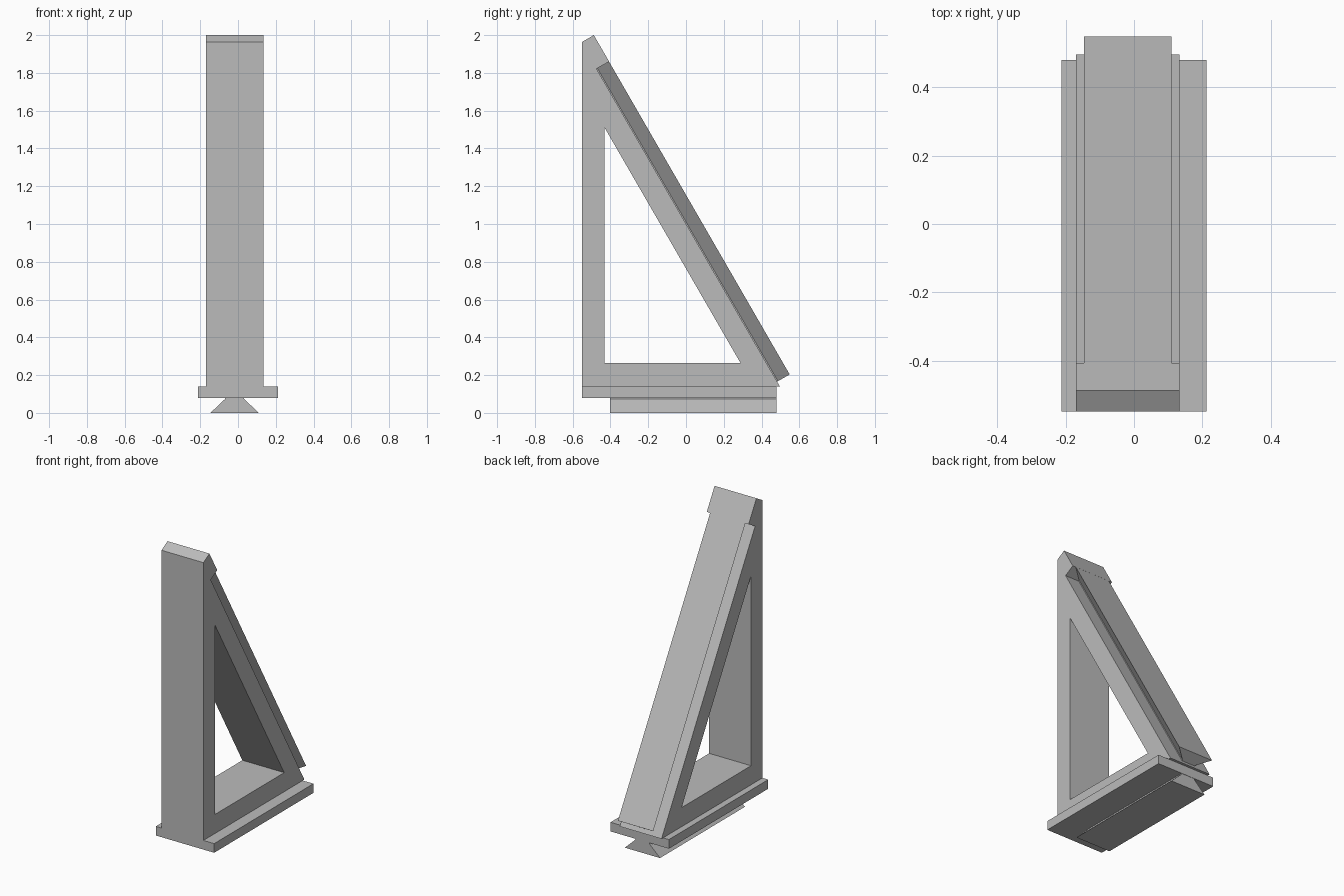
import bpy, bmesh, math
from mathutils import Matrix, Vector

cube = bpy.data.objects.get("Cube")
if cube:
    bpy.data.objects.remove(cube, do_unlink=True)

grey = bpy.data.materials.new("light_grey")
grey.use_nodes = True
COLOUR = (0.5, 0.5, 0.5, 1)
grey.diffuse_color = COLOUR
grey.node_tree.nodes["Principled BSDF"].inputs["Base Color"].default_value = COLOUR

MID_X = -0.018  # centre of the bracket and both rails


def prism(name, outline, origin, u, v, w, length):
    """Extrude a 2D outline (along u, v) by length along w."""
    o, u, v, w = (Vector(a) for a in (origin, u, v, w))
    bm = bmesh.new()
    face = bm.faces.new([bm.verts.new(o + u * a + v * b) for a, b in outline])
    moved = bmesh.ops.extrude_face_region(bm, geom=[face])["geom"]
    bmesh.ops.translate(bm, vec=w * length,
                        verts=[g for g in moved if isinstance(g, bmesh.types.BMVert)])
    bmesh.ops.recalc_face_normals(bm, faces=bm.faces)
    mesh = bpy.data.meshes.new(name)
    bm.to_mesh(mesh)
    bm.free()
    mesh.materials.append(grey)
    ob = bpy.data.objects.new(name, mesh)
    bpy.context.collection.objects.link(ob)
    return ob


def side_prism(name, outline, width):
    return prism(name, outline, (MID_X - width / 2, 0, 0),
                 (0, 1, 0), (0, 0, 1), (1, 0, 0), width)


# Triangular bracket with a raised stop at the top of its slope
bracket = side_prism("bracket", [(-0.55, 0.14), (0.497, 0.14), (-0.474, 1.822),
                                 (-0.407, 1.86), (-0.488, 2.0), (-0.55, 1.964)], 0.304)
cutter = side_prism("window_cutter", [(-0.432, 0.265), (0.288, 0.265), (-0.432, 1.512)], 0.6)
cutter.hide_render = True
cut = bracket.modifiers.new("window", "BOOLEAN")
cut.operation = "DIFFERENCE"
cut.solver = "EXACT"
cut.object = cutter
bpy.context.view_layer.objects.active = bracket
bpy.ops.object.modifier_apply(modifier=cut.name)
bpy.data.objects.remove(cutter, do_unlink=True)

# Base plate
prism("base_plate", [(-0.212, 0.08), (0.212, 0.08), (0.212, 0.14), (-0.212, 0.14)],
      (0, -0.55, 0), (1, 0, 0), (0, 0, 1), (0, 1, 0), 1.03)

# Dovetail rails: wide outer face, narrow neck against the part they sit on
half = [(0.05, 0.0), (0.05, 0.006), (0.128, 0.08)]
dovetail = half + [(-a, b) for a, b in reversed(half)]
prism("base_rail", dovetail, (MID_X, -0.402, 0.08),
      (1, 0, 0), (0, 0, -1), (0, 1, 0), 0.88)

tilt = math.radians(60)
along = (0, -math.cos(tilt), math.sin(tilt))
out = (0, math.sin(tilt), math.cos(tilt))
prism("slope_rail", [(a, b * 0.965) for a, b in dovetail], (MID_X, 0.482, 0.165),
      (1, 0, 0), out, along, 1.913)
